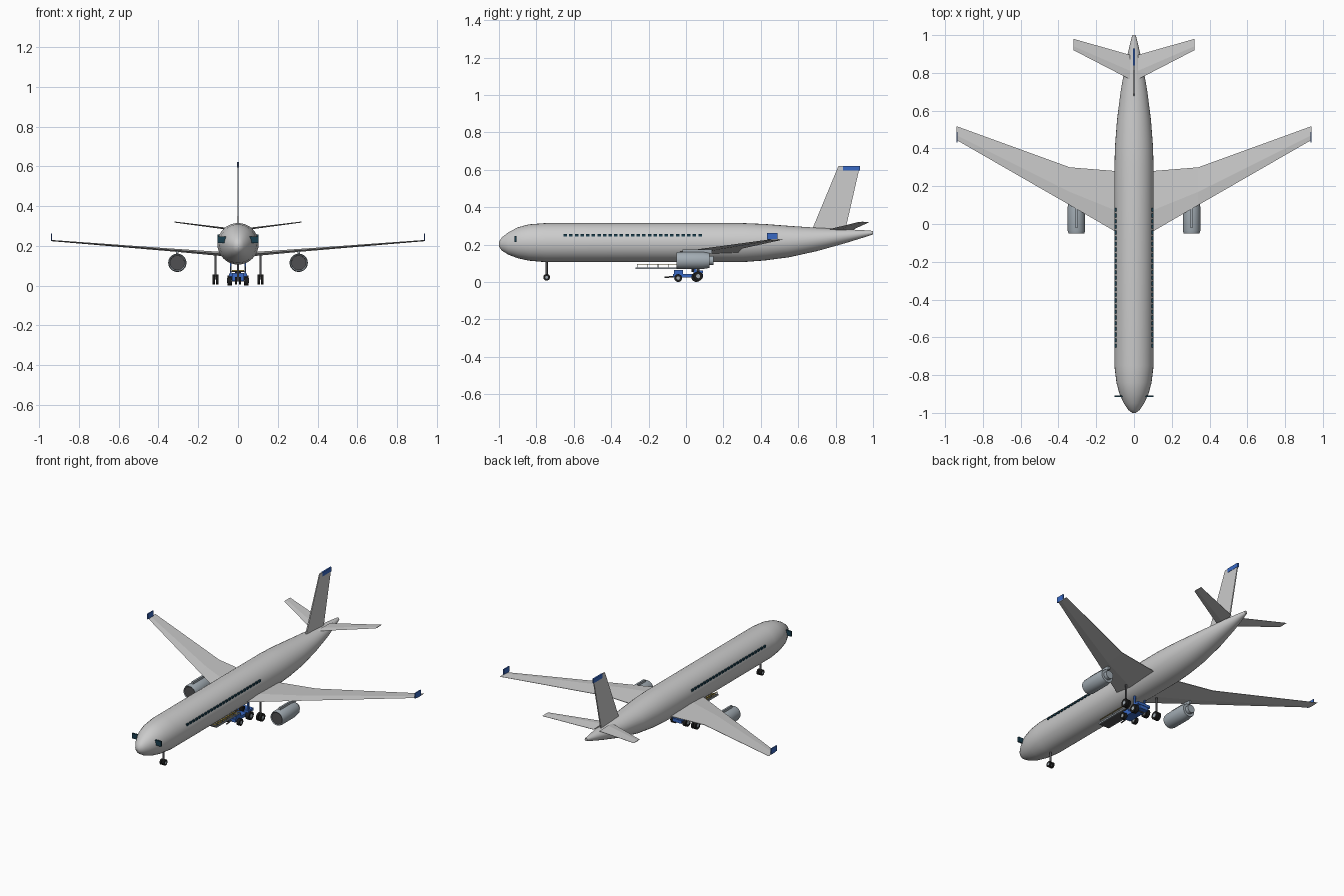
import bpy, bmesh, math
from mathutils import Vector, Matrix

cube = bpy.data.objects.get("Cube")
if cube:
    bpy.data.objects.remove(cube)


def material(name, rgb):
    m = bpy.data.materials.new(name)
    m.use_nodes = True
    m.diffuse_color = (*rgb, 1)
    m.node_tree.nodes["Principled BSDF"].inputs["Base Color"].default_value = (*rgb, 1)
    return m


GREY = material("light grey paint", (0.6, 0.6, 0.6))
STEEL = material("blue grey metal", (0.36, 0.41, 0.45))
BLUE = material("blue paint", (0.04, 0.14, 0.55))
GLASS = material("dark teal glass", (0.01, 0.05, 0.08))
BLACK = material("black rubber", (0.012, 0.012, 0.012))
DARK = material("dark metal", (0.08, 0.08, 0.085))
YELLOW = material("yellow paint", (0.55, 0.4, 0.06))


def finish(bm, name, mat, smooth=False):
    bmesh.ops.recalc_face_normals(bm, faces=bm.faces)
    me = bpy.data.meshes.new(name)
    bm.to_mesh(me)
    bm.free()
    me.materials.append(mat)
    ob = bpy.data.objects.new(name, me)
    bpy.context.collection.objects.link(ob)
    if smooth:
        bpy.ops.object.select_all(action="DESELECT")
        ob.select_set(True)
        bpy.context.view_layer.objects.active = ob
        bpy.ops.object.shade_smooth_by_angle(angle=math.radians(40))
    return ob


def add_box(bm, centre, size):
    mat = Matrix.Translation(centre) @ Matrix.Diagonal((*size, 1))
    bmesh.ops.create_cube(bm, size=1, matrix=mat)


def box(name, centre, size, mat):
    bm = bmesh.new()
    add_box(bm, centre, size)
    return finish(bm, name, mat)


def loft(name, rings, mat, caps=True):
    """Skin a list of equal-length point rings."""
    bm = bmesh.new()
    rows = [[bm.verts.new(p) for p in ring] for ring in rings]
    n = len(rows[0])
    for a, b in zip(rows, rows[1:]):
        for i in range(n):
            bm.faces.new((a[i], a[(i + 1) % n], b[(i + 1) % n], b[i]))
    if caps:
        bm.faces.new(rows[0])
        bm.faces.new(rows[-1])
    return finish(bm, name, mat, len(rows[0]) > 8)


def ring(x, y, z, rx, rz, n=32):
    return [(x + rx * math.cos(math.tau * i / n), y, z + rz * math.sin(math.tau * i / n))
            for i in range(n)]


def rod(name, a, b, r, mat, sides=16):
    """Cylinder between two points."""
    a, b = Vector(a), Vector(b)
    bm = bmesh.new()
    turn = (b - a).to_track_quat("Z", "Y").to_matrix().to_4x4()
    bmesh.ops.create_cone(bm, cap_ends=True, segments=sides, radius1=r, radius2=r,
                          depth=(b - a).length, matrix=Matrix.Translation((a + b) / 2) @ turn)
    return finish(bm, name, mat, True)


def wheel(name, x, y, z, r, width):
    rod(name, (x - width / 2, y, z), (x + width / 2, y, z), r, BLACK, 20)
    rod(name + "_hub", (x - width * 0.53, y, z), (x + width * 0.53, y, z), r * 0.45, STEEL, 12)


def surface(name, stations, mat):
    """Thin flying surface; station = x, leading y, trailing y, z, thickness."""
    rings = []
    for x, le, te, z, t in stations:
        mid = le + 0.35 * (te - le)
        rings.append([(x, le, z), (x, mid, z + t / 2), (x, te, z + t * 0.1),
                      (x, te, z - t * 0.1), (x, mid, z - t / 2)])
    return loft(name, rings, mat)


# Fuselage: y, bottom z, top z, half width
hull = [(-1, 0.19, 0.215, 0.01), (-0.985, 0.168, 0.238, 0.03), (-0.95, 0.146, 0.265, 0.053),
        (-0.9, 0.127, 0.292, 0.077), (-0.84, 0.114, 0.308, 0.093), (-0.75, 0.106, 0.315, 0.104),
        (0.3, 0.106, 0.315, 0.104), (0.42, 0.115, 0.31, 0.1), (0.55, 0.132, 0.3, 0.09),
        (0.7, 0.165, 0.29, 0.071), (0.85, 0.207, 0.282, 0.045), (0.95, 0.238, 0.277, 0.022),
        (1, 0.254, 0.273, 0.009)]
loft("fuselage", [ring(0, y, (a + b) / 2, w, (b - a) / 2) for y, a, b, w in hull], GREY)

# Cabin and cockpit windows
bm = bmesh.new()
for s in (-1, 1):
    for i in range(25):
        add_box(bm, (s * 0.098, -0.645 + i * 0.03, 0.25), (0.009, 0.019, 0.013))
finish(bm, "cabin_windows", GLASS)

# Fin with blue tip
loft("tail_fin", [[(-t, le, z), (t, le, z), (t, te, z), (-t, te, z)]
                  for le, te, z, t in ((0.67, 0.85, 0.27, 0.004), (0.815, 0.93, 0.62, 0.003))], GREY)
box("fin_tip", (0, 0.885, 0.608), (0.01, 0.09, 0.026), BLUE)

# Parts found on both sides
for s, side in ((1, "left_"), (-1, "right_")):
    surface(side + "wing", [(s * 0.03, -0.08, 0.275, 0.155, 0.022), (s * 0.34, 0.1, 0.3, 0.18, 0.014),
                            (s * 0.94, 0.445, 0.518, 0.227, 0.006)], GREY)
    surface(side + "stabiliser", [(s * 0.02, 0.765, 0.895, 0.282, 0.01),
                                  (s * 0.32, 0.92, 0.98, 0.32, 0.005)], GREY)
    box(side + "winglet", (s * 0.937, 0.46, 0.245), (0.006, 0.056, 0.034), BLUE)
    box(side + "cockpit_window", (s * 0.076, -0.912, 0.23), (0.052, 0.01, 0.032), GLASS)

    # Engine: open nacelle, fan disc, exhaust and pylon
    x, z = s * 0.305, 0.115
    loft(side + "engine", [ring(x, y, z, r, r) for y, r in
         ((-0.02, 0.036), (-0.046, 0.037), (-0.05, 0.042), (-0.035, 0.046),
          (0.09, 0.046), (0.125, 0.04))], STEEL)
    rod(side + "fan", (x, -0.0465, z), (x, -0.02, z), 0.0365, DARK, 32)
    rod(side + "exhaust", (x, 0.12, z), (x, 0.147, z), 0.025, STEEL, 24)
    box(side + "pylon", (x, 0.06, 0.163), (0.012, 0.16, 0.022), STEEL)

    # Main gear
    rod(side + "main_strut", (s * 0.113, 0.065, 0.03), (s * 0.113, 0.065, 0.165), 0.006, DARK)
    for dx in (-0.009, 0.009):
        wheel(side + "main_wheel", s * 0.113 + dx, 0.065, 0.031, 0.025, 0.013)

    # Nose wheels and tug wheels
    wheel(side + "nose_wheel", s * 0.01, -0.745, 0.025, 0.018, 0.011)
    wheel(side + "tug_front_wheel", s * 0.042, -0.042, 0.021, 0.021, 0.02)
    wheel(side + "tug_rear_wheel", s * 0.042, 0.055, 0.026, 0.026, 0.024)

    # Tug uprights and loading deck rails
    box(side + "tug_upright", (s * 0.037, 0.05, 0.085), (0.008, 0.012, 0.07), BLUE)
    box(side + "deck_side", (s * 0.035, -0.15, 0.074), (0.006, 0.24, 0.009), STEEL)
    rod(side + "deck_rail", (s * 0.035, -0.26, 0.095), (s * 0.035, -0.04, 0.095), 0.0022, YELLOW, 8)
    for i in range(5):
        y = -0.26 + i * 0.055
        rod(side + "rail_post", (s * 0.035, y, 0.072), (s * 0.035, y, 0.095), 0.002, STEEL, 8)

rod("nose_strut", (0, -0.745, 0.02), (0, -0.745, 0.13), 0.006, DARK)

# Service tug below the fuselage
box("tug_chassis", (0, 0.01, 0.034), (0.06, 0.16, 0.02), BLUE)
box("tug_bonnet", (0, -0.04, 0.053), (0.06, 0.05, 0.022), BLUE)
box("tug_rear_body", (0, 0.065, 0.054), (0.09, 0.05, 0.016), BLUE)
box("tug_seat", (0, 0.04, 0.065), (0.03, 0.02, 0.025), BLACK)
box("tug_crossbar", (0, 0.05, 0.117), (0.08, 0.012, 0.008), BLUE)
rod("tug_axle", (-0.04, 0.055, 0.026), (0.04, 0.055, 0.026), 0.006, DARK)
rod("tow_bar", (0, -0.115, 0.024), (0, -0.06, 0.03), 0.004, DARK, 8)
box("loading_deck", (0, -0.15, 0.072), (0.066, 0.24, 0.005), DARK)
bm = bmesh.new()
for i in range(9):
    add_box(bm, (0, -0.25 + i * 0.024, 0.076), (0.058, 0.005, 0.004))
finish(bm, "deck_rollers", YELLOW)
